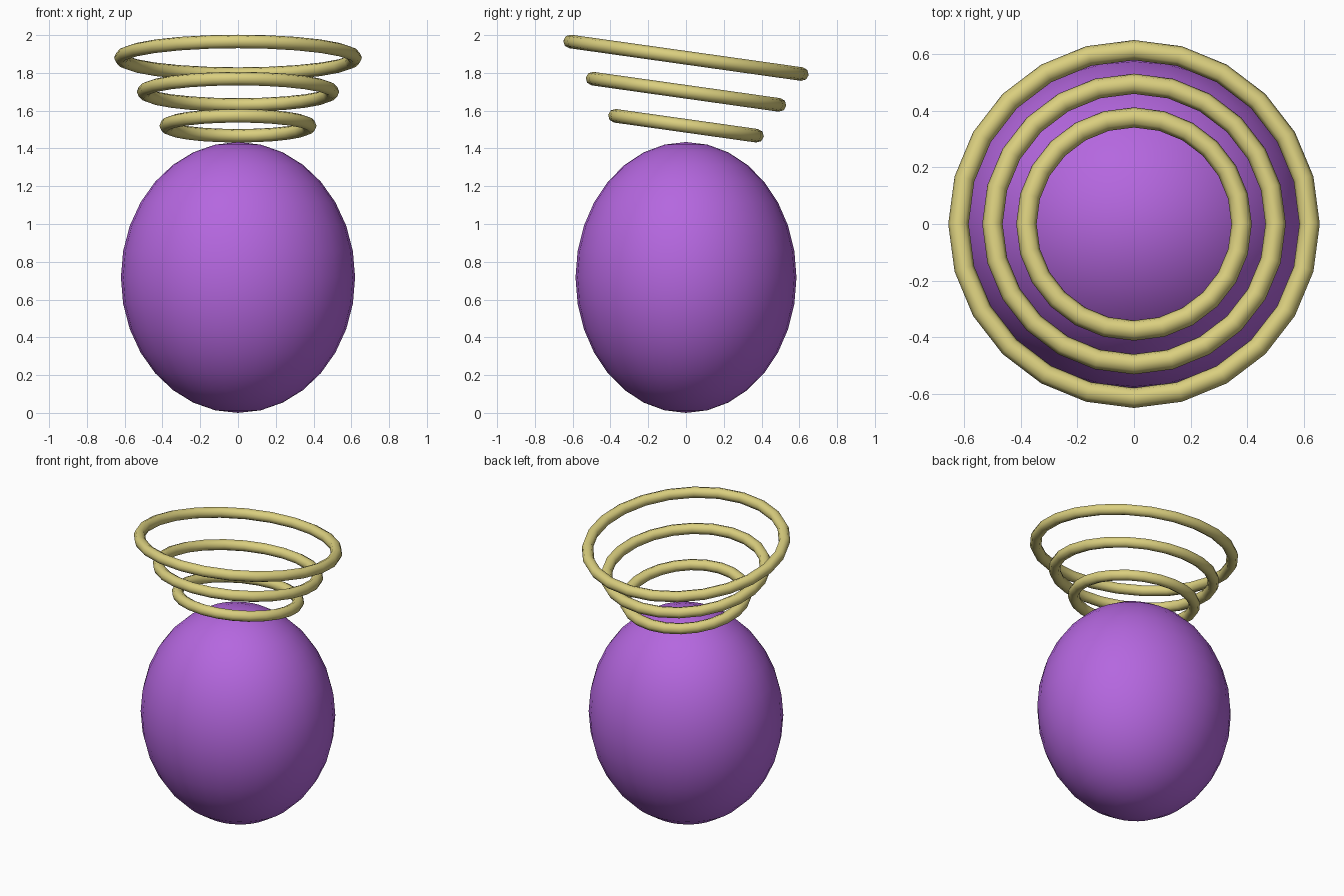
import bpy
import math

cube = bpy.data.objects.get("Cube")
if cube:
    bpy.data.objects.remove(cube, do_unlink=True)


def make_material(name, color):
    mat = bpy.data.materials.new(name)
    mat.use_nodes = True
    mat.diffuse_color = (*color, 1)
    mat.node_tree.nodes["Principled BSDF"].inputs["Base Color"].default_value = (*color, 1)
    return mat


def finish(name, mat):
    obj = bpy.context.object
    obj.name = name
    obj.data.materials.append(mat)
    bpy.ops.object.shade_smooth()
    return obj


purple = make_material("purple", (0.46, 0.135, 0.74))
gold = make_material("pale_gold", (0.70, 0.62, 0.21))

# Egg-shaped body, slightly wider than deep
HALF_HEIGHT = 0.717
bpy.ops.mesh.primitive_uv_sphere_add(segments=32, ring_count=16, radius=1,
                                     location=(0, 0, HALF_HEIGHT))
body = finish("body", purple)
body.scale = (0.62, 0.585, HALF_HEIGHT)

# Three floating rings, growing upward and tilted down toward the back
for i, part in enumerate(("lower", "middle", "upper")):
    bpy.ops.mesh.primitive_torus_add(
        major_segments=24, minor_segments=8,
        major_radius=0.38 + 0.12 * i, minor_radius=0.036,
        location=(0, 0, 1.52 + 0.18 * i),
        rotation=(math.radians(-8), 0, 0))
    finish(part + "_ring", gold)
